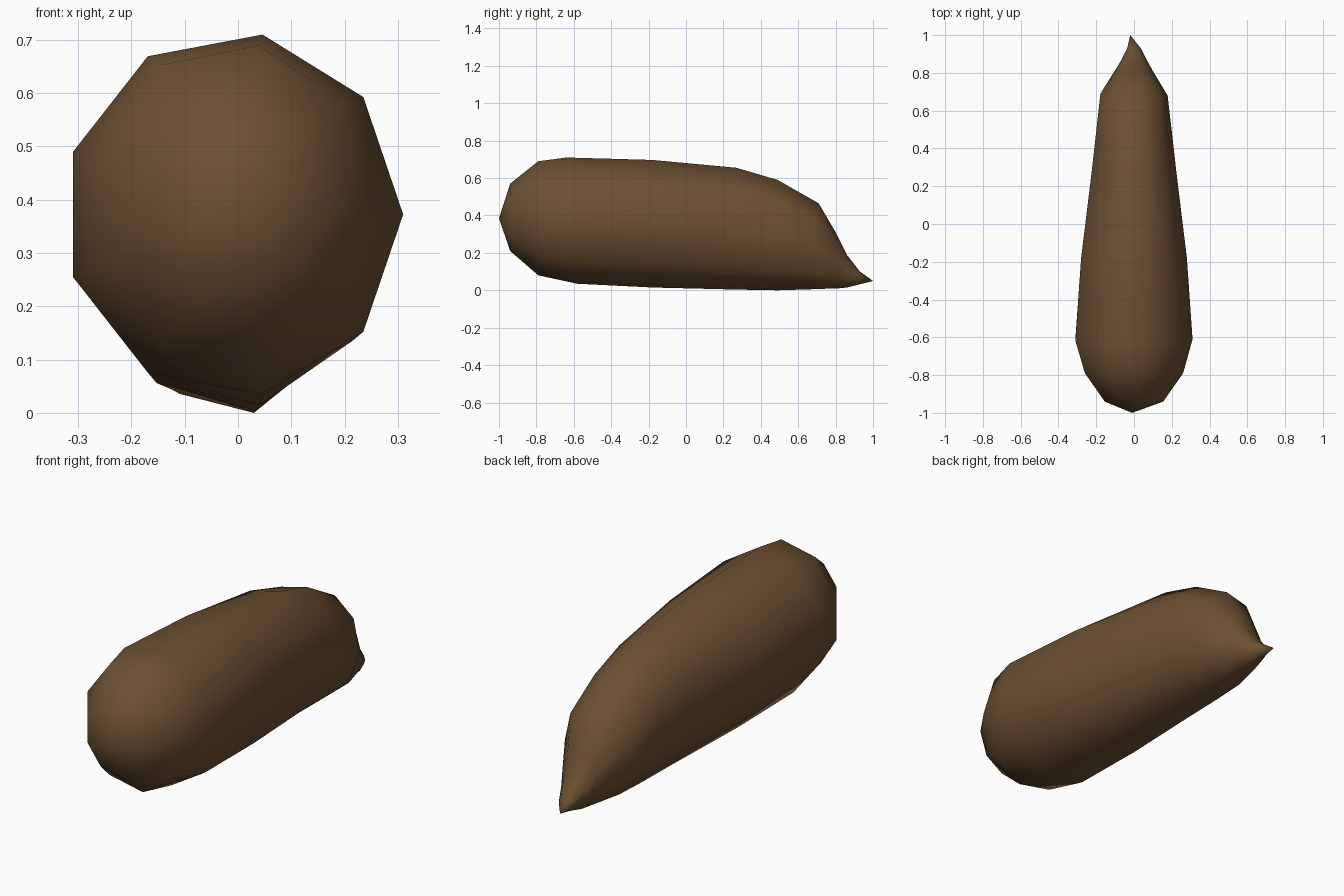
import bpy, bmesh, math

if "Cube" in bpy.data.objects:
    bpy.data.objects.remove(bpy.data.objects["Cube"])

SIDES = 9
# body stations from rounded rear to pointed tip: y, half width, bottom z, top z, lean
STATIONS = [
    (-0.94, 0.155, 0.21, 0.57, 0.0),
    (-0.79, 0.26, 0.08, 0.69, 0.0),
    (-0.61, 0.31, 0.035, 0.71, -0.03),
    (-0.18, 0.28, 0.015, 0.697, 0.0),
    (0.27, 0.225, 0.004, 0.655, 0.0),
    (0.49, 0.20, 0.0, 0.59, 0.0),
    (0.68, 0.178, 0.005, 0.465, 0.03),
    (0.81, 0.10, 0.011, 0.31, -0.01),
    (0.86, 0.072, 0.015, 0.19, 0.0),
    (0.93, 0.036, 0.032, 0.10, 0.0),
]
REAR, TIP = (-0.01, -1.0, 0.385), (-0.02, 1.0, 0.05)

brown = bpy.data.materials.new("brown")
brown.diffuse_color = (0.15, 0.08, 0.032, 1)
brown.use_nodes = True
brown.node_tree.nodes["Principled BSDF"].inputs["Base Color"].default_value = brown.diffuse_color


def ring(bm, y, half, low, high, lean):
    """Nine-sided oval cross-section, first corner pointing to +x."""
    r, cz = half / 0.97, (low + high) / 2
    rz = (high - low) / 2 / math.sin(math.radians(80))
    verts = []
    for i in range(SIDES):
        a = math.tau * i / SIDES
        verts.append(bm.verts.new((r * (math.cos(a) - 0.03),
                                   y + lean * math.sin(a),
                                   cz + rz * math.sin(a))))
    return verts


# body: lofted skin closed by a point at each end
bm = bmesh.new()
rings = [ring(bm, *s) for s in STATIONS]
rear, tip = bm.verts.new(REAR), bm.verts.new(TIP)
for i in range(SIDES):
    j = (i + 1) % SIDES
    bm.faces.new((rear, rings[0][i], rings[0][j]))
    for a, b in zip(rings, rings[1:]):
        bm.faces.new((a[i], b[i], b[j], a[j]))
    bm.faces.new((rings[-1][i], tip, rings[-1][j]))
bmesh.ops.recalc_face_normals(bm, faces=bm.faces)
for f in bm.faces:
    f.smooth = True

mesh = bpy.data.meshes.new("body")
bm.to_mesh(mesh)
bm.free()
mesh.materials.append(brown)
body = bpy.data.objects.new("body", mesh)
bpy.context.collection.objects.link(body)
